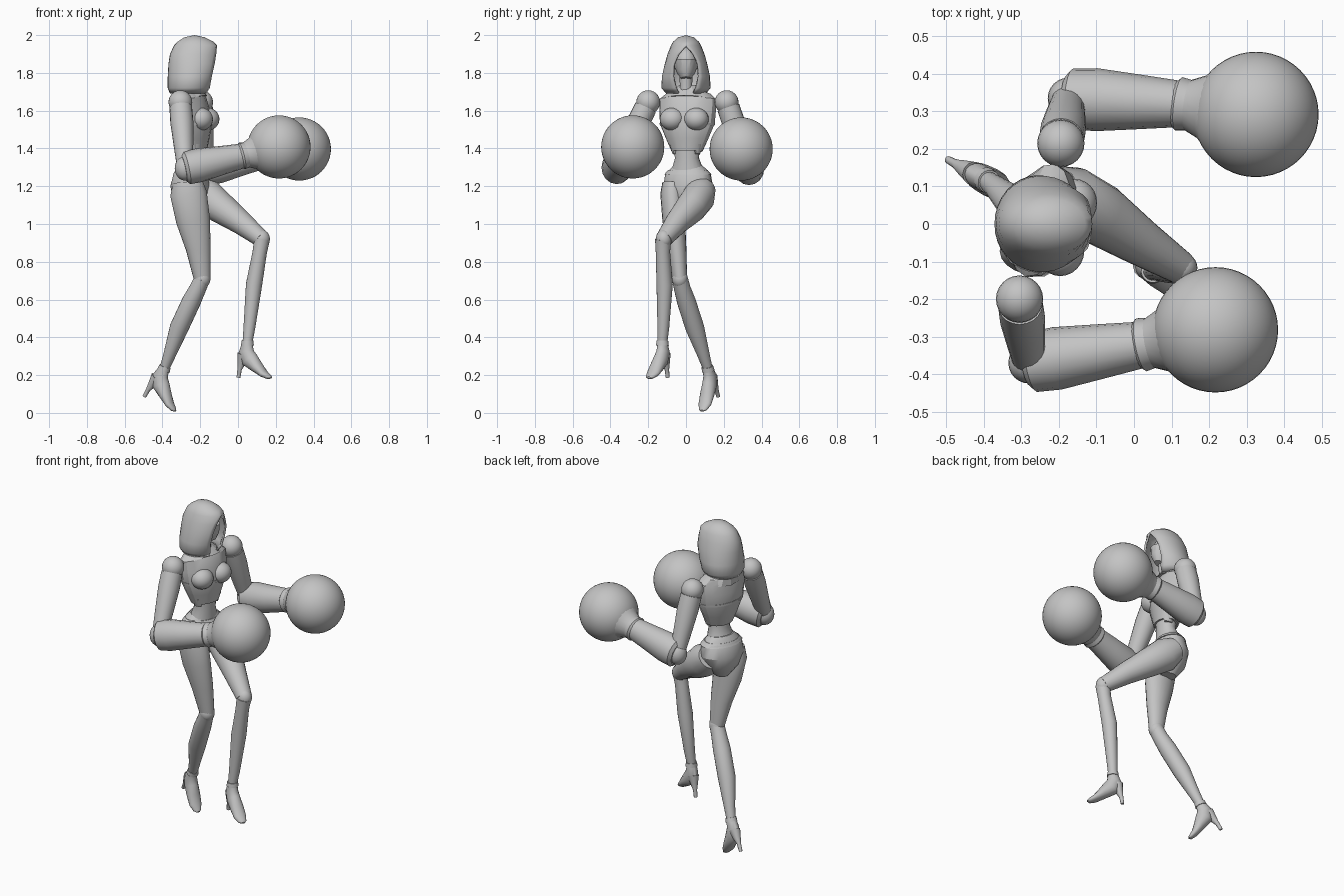
import bpy, bmesh, math
from mathutils import Vector, Matrix

if "Cube" in bpy.data.objects:
    bpy.data.objects.remove(bpy.data.objects["Cube"], do_unlink=True)

grey = bpy.data.materials.new("plain_grey")
grey.use_nodes = True
grey.diffuse_color = (0.55, 0.55, 0.55, 1)
grey.node_tree.nodes["Principled BSDF"].inputs["Base Color"].default_value = (0.55, 0.55, 0.55, 1)


def finish(name, bm, angle=40):
    mesh = bpy.data.meshes.new(name)
    bm.to_mesh(mesh)
    bm.free()
    obj = bpy.data.objects.new(name, mesh)
    bpy.context.collection.objects.link(obj)
    mesh.materials.append(grey)
    bpy.ops.object.select_all(action="DESELECT")
    obj.select_set(True)
    bpy.context.view_layer.objects.active = obj
    bpy.ops.object.shade_smooth_by_angle(angle=math.radians(angle))
    return obj


def skin(name, rings, closed=True, caps=True, angle=40):
    """Bridge equal rings of points into one surface."""
    bm = bmesh.new()
    rows = [[bm.verts.new(p) for p in ring] for ring in rings]
    n = len(rows[0])
    for low, high in zip(rows, rows[1:]):
        for j in range(n if closed else n - 1):
            k = (j + 1) % n
            bm.faces.new((low[j], low[k], high[k], high[j]))
    if caps:
        bm.faces.new(rows[0][::-1])
        bm.faces.new(rows[-1])
    bmesh.ops.remove_doubles(bm, verts=bm.verts, dist=0.0005)
    return finish(name, bm, angle)


def tube(name, path, side=(0, 1, 0), frame=Matrix(), sides=20, caps=True, angle=40):
    """Oval tube through (x, y, z, depth radius, side radius) stations."""
    pts = [Vector(p[:3]) for p in path]
    rings = []
    for i, p in enumerate(path):
        t = (pts[min(i + 1, len(pts) - 1)] - pts[max(i - 1, 0)]).normalized()
        s = Vector(side)
        s = (s - t * s.dot(t)).normalized()
        a = s.cross(t)
        ring = []
        for k in range(sides):
            th = math.tau * k / sides
            ring.append(frame @ (pts[i] + a * math.cos(th) * p[3] + s * math.sin(th) * p[-1]))
        rings.append(ring)
    return skin(name, rings, caps=caps, angle=angle)


def ball(name, centre, radii, frame=Matrix(), segments=24):
    bm = bmesh.new()
    bmesh.ops.create_uvsphere(bm, u_segments=segments, v_segments=segments // 2, radius=1)
    bm.transform(frame @ Matrix.Translation(centre) @ Matrix.Diagonal((*radii, 1)))
    return finish(name, bm)


def placed(x, y, z, yaw, pitch=0):
    return (Matrix.Translation((x, y, z)) @ Matrix.Rotation(math.radians(yaw), 4, "Z")
            @ Matrix.Rotation(math.radians(pitch), 4, "Y"))


# Torso: fitted jacket over a narrow waist, turned a little to the right
chest = placed(-0.25, 0.01, 0, -15)
tube("jacket", [(-.01, 0, 1.715, .04, .05), (-.01, 0, 1.69, .06, .12), (0, 0, 1.66, .075, .155),
                (.005, 0, 1.6, .09, .155), (.012, 0, 1.53, .098, .15), (.015, 0, 1.45, .082, .115),
                (.02, 0, 1.385, .066, .085)], frame=chest, sides=16, angle=25)
tube("jacket_seam", [(.012, 0, 1.535, .1, .153), (.012, 0, 1.522, .1, .15)], frame=chest, sides=16)
for side in (-1, 1):
    ball(f"bust_{'left' if side > 0 else 'right'}", (.075, side * .066, 1.555), (.062, .066, .06), chest)
    # Pointed lower corners of the jacket
    tube("jacket_point", [(.03, side * .06, 1.42, .045, .035), (.035, side * .062, 1.37, .025, .012)],
         frame=chest, sides=8)
tube("waist", [(.02, 0, 1.42, .058, .075), (.02, 0, 1.35, .054, .064), (.01, 0, 1.29, .065, .085)], frame=chest)

# Hips with shorts
hips = placed(-0.25, 0.01, 0, -20)
tube("pelvis", [(.005, 0, 1.31, .062, .078), (0, 0, 1.265, .085, .125), (-.005, 0, 1.2, .1, .135),
                (0, 0, 1.13, .09, .105), (.005, 0, 1.06, .045, .04)], frame=hips, angle=30)
tube("belt", [(0, 0, 1.285, .078, .108), (0, 0, 1.262, .09, .13)], frame=hips)

# Neck, face, mask
tube("neck", [(-.235, 0, 1.67, .045, .045), (-.225, 0, 1.72, .032, .032), (-.22, 0, 1.8, .035, .035)])
ball("face", (-.215, 0, 1.85), (.068, .06, .085))
tube("mask", [(-.195, 0, 1.77, .04, .028), (-.205, 0, 1.81, .068, .052), (-.212, 0, 1.865, .076, .063)],
     sides=16, angle=25)

# Hood: arcs that leave a pointed opening (height, centre, depth, half width, opening angle)
hood_levels = [(1.69, -.26, .1, .105, .4), (1.72, -.255, .117, .13, .44), (1.78, -.245, .127, .128, .58),
               (1.85, -.233, .135, .112, .62), (1.9, -.232, .128, .098, .42), (1.945, -.225, .114, .08, 0),
               (1.965, -.225, .095, .068, 0), (1.988, -.23, .055, .042, 0), (2, -.23, 0, 0, 0)]
arcs = []
for z, x, depth, width, gap in hood_levels:
    angles = [gap + (math.tau - 2 * gap) * k / 28 for k in range(29)]
    arcs.append([Vector((x + depth * math.cos(t), width * math.sin(t), z)) for t in angles])
hood = skin("hood", arcs, closed=False, caps=False, angle=50)
rim = hood.modifiers.new("cloth_thickness", "SOLIDIFY")
rim.thickness = 0.012
rim.offset = -1
tube("hood_collar", [(0, 0, 1.66, .088, .125), (-.01, 0, 1.7, .072, .085), (-.01, 0, 1.735, .05, .05)],
     frame=chest, sides=12, angle=20)


# Arms with round boxing gloves
def arm(label, shoulder, elbow, wrist, glove):
    sh, el, wr, gl = map(Vector, (shoulder, elbow, wrist, glove))
    ball(label + "_shoulder", sh, (.063,) * 3)
    upper = [(0.08, .06), (.3, .061), (.65, .052), (1, .042)]
    tube(label + "_upper_arm", [(*sh.lerp(el, t), r) for t, r in upper], angle=30)
    ball(label + "_elbow", el, (.055, .055, .065))
    fore = [(-.02, .07, .062), (.03, .088, .08), (.25, .09, .084), (.6, .078, .074), (1, .066, .062)]
    tube(label + "_forearm", [(*el.lerp(wr, t), a, b) for t, a, b in fore], sides=16, angle=25)
    cuff = [(-.05, .062), (0, .072), (.12, .068), (.3, .085), (.5, .125)]
    tube(label + "_glove_cuff", [(*wr.lerp(gl, t), r) for t, r in cuff], angle=25)
    ball(label + "_glove", gl, (.167,) * 3, segments=48)


arm("left", (-.195, .215, 1.645), (-.175, .335, 1.29), (.12, .32, 1.355), (.325, .292, 1.397))
arm("right", (-.305, -.2, 1.645), (-.28, -.37, 1.295), (.02, -.322, 1.36), (.217, -.282, 1.408))


# Legs in heeled boots
def leg(label, thigh, shin, yaw, pitch):
    tube(label + "_thigh", thigh, angle=30)
    ball(label + "_knee", Vector(thigh[-1][:3]), (.044, .042, .05))
    tube(label + "_shin", shin, angle=30)
    ankle = placed(*shin[-1][:3], yaw, pitch)
    tube(label + "_boot_cuff", [(0, 0, .012, .031), (0, 0, -.012, .034)], frame=ankle)
    tube(label + "_foot", [(0, 0, .005, .027, .027), (-.008, 0, -.045, .042, .033), (.014, 0, -.088, .047, .037),
                           (.06, 0, -.128, .032, .039), (.1, 0, -.163, .02, .037), (.132, 0, -.18, .013, .024),
                           (.145, 0, -.183, .005, .01)], frame=ankle, sides=16)
    tube(label + "_heel", [(-.022, 0, -.06, .036, .032), (-.036, 0, -.105, .022, .022),
                           (-.048, 0, -.14, .012, .012), (-.055, 0, -.183, .01, .01)], frame=ankle, sides=12)


leg("left", [(-.225, .088, 1.19, .07, .07), (-.17, .07, 1.145, .096, .085), (-.09, .025, 1.085, .083),
             (.02, -.05, 1.005, .063), (.125, -.117, .92, .045)],
    [(.127, -.122, .92, .042), (.115, -.122, .85, .038), (.085, -.113, .68, .043),
     (.06, -.12, .45, .031), (.05, -.125, .37, .026)], -30, 0)
leg("right", [(-.265, -.07, 1.22, .08, .055), (-.262, -.072, 1.16, .097, .064), (-.238, -.065, 1.02, .09, .06),
              (-.21, -.048, .87, .066, .05), (-.19, -.032, .71, .044, .038)],
    [(-.19, -.032, .71, .042), (-.212, -.02, .66, .044), (-.247, .002, .59, .05), (-.312, .047, .45, .05),
     (-.365, .095, .3, .032), (-.39, .115, .235, .026)], -28, 22)
